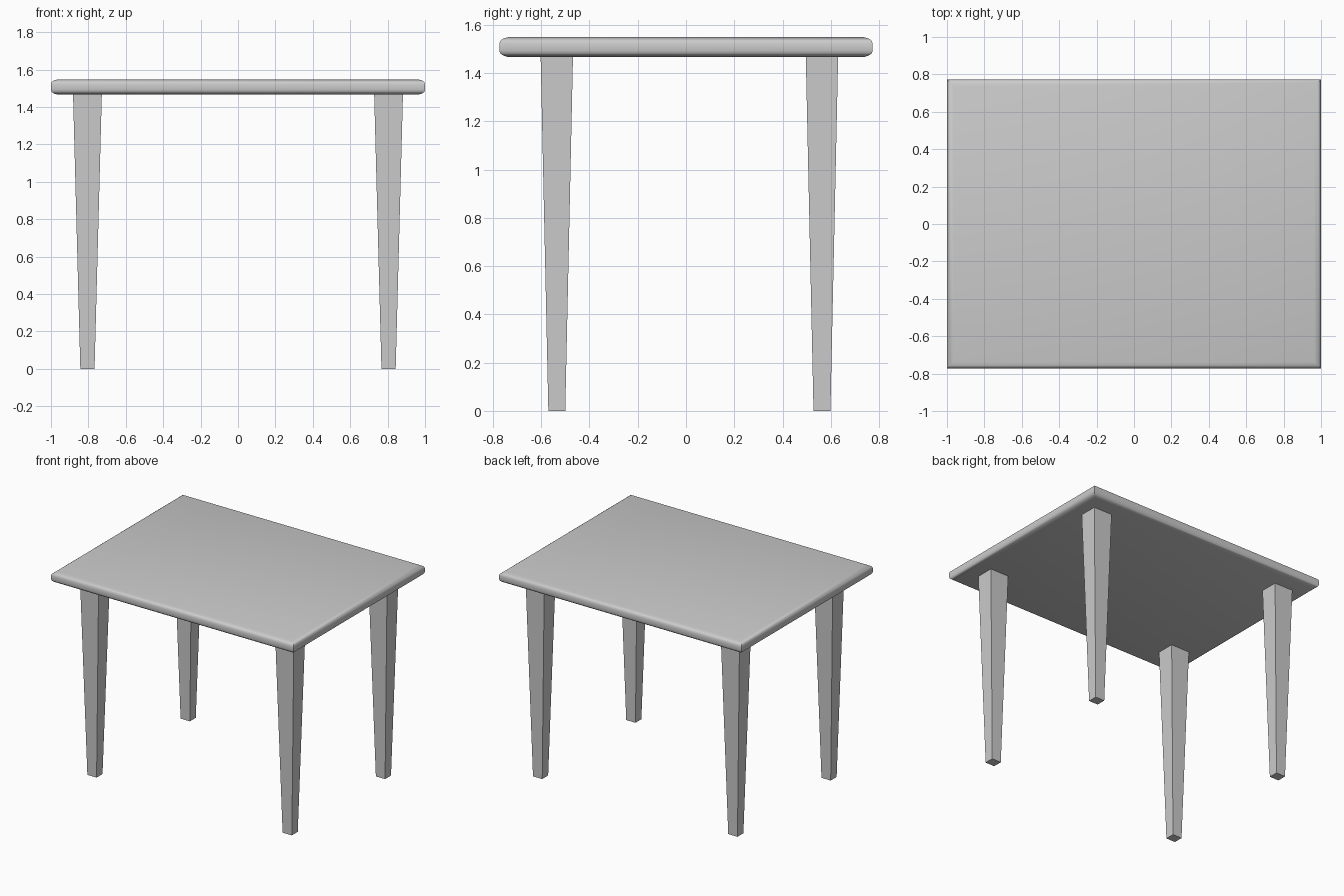
import bpy, bmesh

if "Cube" in bpy.data.objects:
    bpy.data.objects.remove(bpy.data.objects["Cube"])

TOP, UNDER = 1.548, 1.466


def add_object(name, bm, smooth=False):
    bmesh.ops.recalc_face_normals(bm, faces=bm.faces)
    mesh = bpy.data.meshes.new(name)
    bm.to_mesh(mesh)
    bm.free()
    obj = bpy.data.objects.new(name, mesh)
    bpy.context.collection.objects.link(obj)
    if smooth:
        bpy.ops.object.select_all(action='DESELECT')
        bpy.context.view_layer.objects.active = obj
        obj.select_set(True)
        bpy.ops.object.shade_smooth_by_angle(angle=0.7)
    return obj


def stacked_rectangles(levels):
    """Closed solid through rectangles given as (half x, half y, z)."""
    bm = bmesh.new()
    rings = [[bm.verts.new((sx * hx, sy * hy, z))
              for sx, sy in ((-1, -1), (1, -1), (1, 1), (-1, 1))]
             for hx, hy, z in levels]
    for low, high in zip(rings, rings[1:]):
        for i in range(4):
            j = (i + 1) % 4
            bm.faces.new((low[i], low[j], high[j], high[i]))
    bm.faces.new(rings[0][::-1])
    bm.faces.new(rings[-1])
    return bm


# Tabletop: slab with rounded edges and square plan corners
rim = [(0.036, 0.0), (0.016, 0.006), (0.004, 0.015), (0.0, 0.027)]
profile = [(i, UNDER + h) for i, h in rim] + [(i, TOP - h) for i, h in reversed(rim)]
add_object("tabletop", stacked_rectangles([(1 - i, 0.773 - i, z) for i, z in profile]), True)

# Four square legs tapering towards the floor
for side, x in (("left", -0.805), ("right", 0.805)):
    for end, y in (("front", -0.535), ("back", 0.563)):
        leg = add_object(f"{end}_{side}_leg", stacked_rectangles(
            [(0.038, 0.035, 0.0), (0.077, 0.067, UNDER + 0.004)]))
        leg.location = (x, y, 0)
